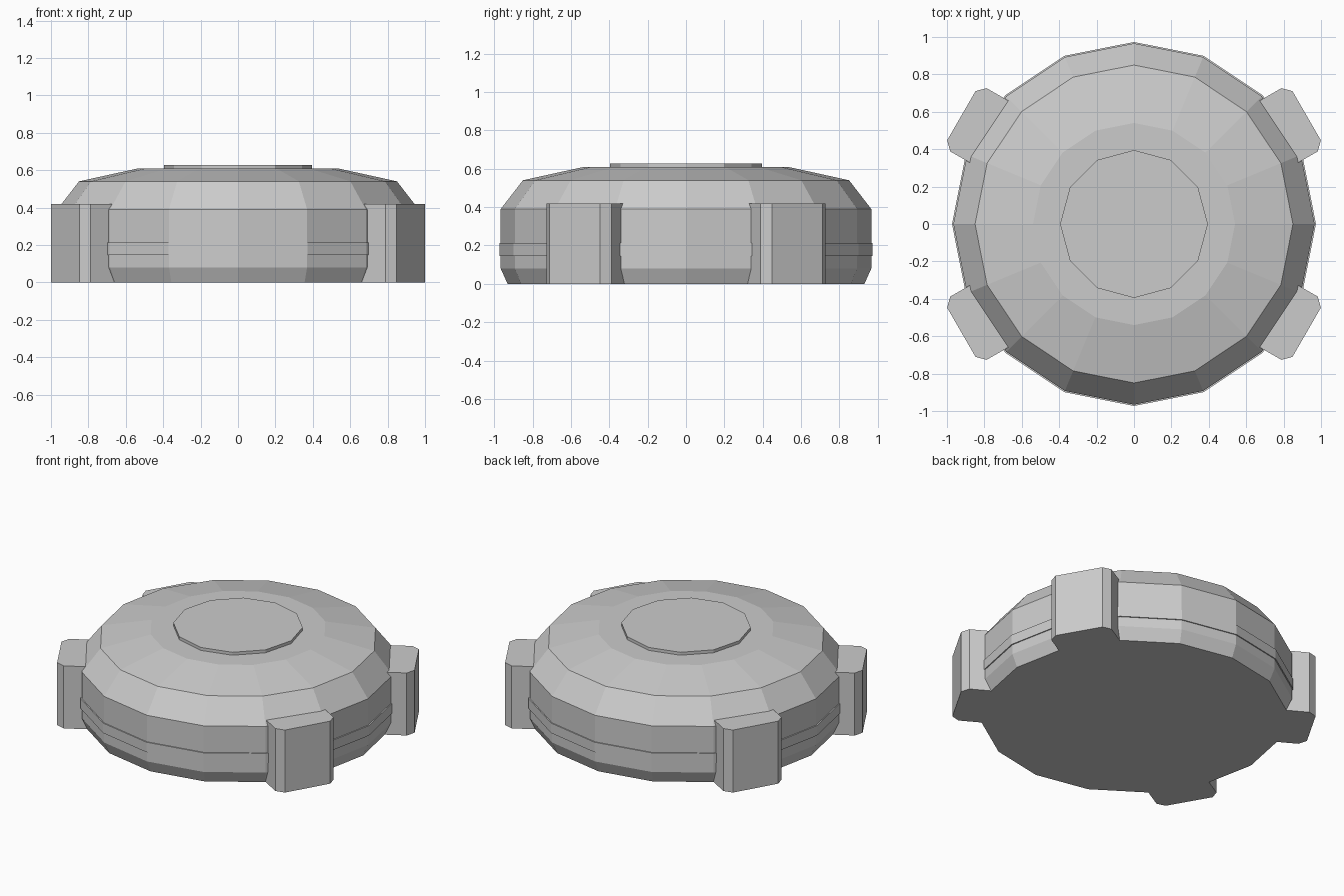
import bpy
import bmesh
from math import cos, sin, pi, radians

cube = bpy.data.objects.get("Cube")
if cube:
    bpy.data.objects.remove(cube, do_unlink=True)

# One plain grey for everything
grey = bpy.data.materials.new("plain grey")
grey.use_nodes = True
colour = (0.6, 0.6, 0.6, 1)
grey.diffuse_color = colour
grey.node_tree.nodes["Principled BSDF"].inputs["Base Color"].default_value = colour


def make_object(name, rings):
    """Skin a stack of equal-length point rings and cap both ends."""
    bm = bmesh.new()
    loops = [[bm.verts.new(p) for p in ring] for ring in rings]
    n = len(loops[0])
    for low, high in zip(loops, loops[1:]):
        for i in range(n):
            j = (i + 1) % n
            bm.faces.new((low[i], low[j], high[j], high[i]))
    bm.faces.new(loops[0][::-1])
    bm.faces.new(loops[-1])
    bmesh.ops.recalc_face_normals(bm, faces=bm.faces)
    mesh = bpy.data.meshes.new(name)
    bm.to_mesh(mesh)
    bm.free()
    mesh.materials.append(grey)
    obj = bpy.data.objects.new(name, mesh)
    bpy.context.collection.objects.link(obj)
    return obj


def turned(name, profile, sides):
    """Lathe (radius, height) pairs into a faceted solid."""
    return make_object(name, [
        [(r * cos(2 * pi * i / sides), r * sin(2 * pi * i / sides), z)
         for i in range(sides)] for r, z in profile])


# Faceted domed body
turned("body", [(0.93, 0), (0.966, 0.08), (0.966, 0.39),
                (0.85, 0.54), (0.54, 0.608)], 16)

# Thin raised band round the lower wall
turned("side_band", [(0.96, 0.145), (0.973, 0.145),
                     (0.973, 0.212), (0.96, 0.212)], 16)

# Raised cap on the top
turned("top_cap", [(0.395, 0.6), (0.395, 0.628)], 12)

# Four chamfered feet, mirrored about both axes
foot_plan = [(0.7, -0.155), (1.045, -0.155), (1.089, -0.112),
             (1.089, 0.192), (1.045, 0.235), (0.7, 0.235)]
angle = radians(30)
for side, sx in (("left", 1), ("right", -1)):
    for end, sy in (("front", -1), ("back", 1)):
        outline = [(sx * (u * cos(angle) - t * sin(angle)),
                    sy * (u * sin(angle) + t * cos(angle))) for u, t in foot_plan]
        make_object(f"{end}_{side}_foot",
                    [[(x, y, z) for x, y in outline] for z in (0, 0.42)])
